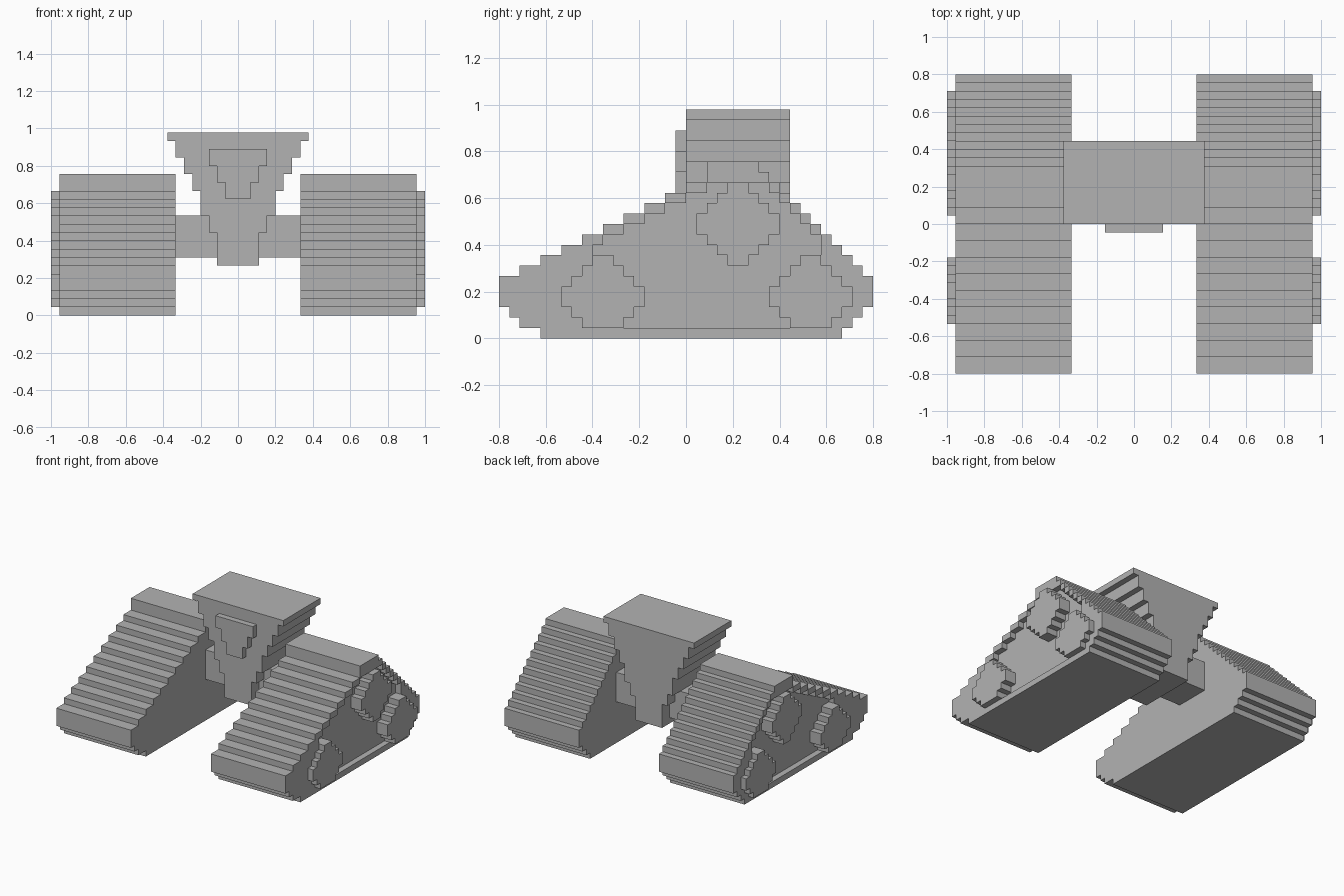
import bpy
import bmesh

cube = bpy.data.objects.get("Cube")
if cube:
    bpy.data.objects.remove(cube, do_unlink=True)

U = 2 / 45  # size of one block

grey = bpy.data.materials.new("plain_grey")
grey.use_nodes = True
grey.diffuse_color = (0.45, 0.45, 0.45, 1)
grey.node_tree.nodes["Principled BSDF"].inputs["Base Color"].default_value = (0.45, 0.45, 0.45, 1)


def stepped(name, bands, top, axis, start, end):
    """Extrude a stepped outline; each band is (bottom height, low side, high side)."""
    low, high = [], []
    for i, (z, a, b) in enumerate(bands):
        z_next = bands[i + 1][0] if i + 1 < len(bands) else top
        low += [(a, z), (a, z_next)]
        high += [(b, z), (b, z_next)]
    outline = []
    for p in high + low[::-1]:
        if not outline or p != outline[-1]:
            outline.append(p)
    bm = bmesh.new()
    verts = [bm.verts.new((start, s, z) if axis == "x" else (s, start, z)) for s, z in outline]
    face = bm.faces.new(verts)
    moved = bmesh.ops.extrude_face_region(bm, geom=[face])["geom"]
    shift = (end - start, 0, 0) if axis == "x" else (0, end - start, 0)
    bmesh.ops.translate(bm, verts=[g for g in moved if isinstance(g, bmesh.types.BMVert)], vec=shift)
    bmesh.ops.scale(bm, verts=bm.verts, vec=(U, U, U))
    bmesh.ops.recalc_face_normals(bm, faces=bm.faces)
    mesh = bpy.data.meshes.new(name)
    bm.to_mesh(mesh)
    bm.free()
    mesh.materials.append(grey)
    obj = bpy.data.objects.new(name, mesh)
    bpy.context.collection.objects.link(obj)
    return obj


def carve(obj, cutter):
    cutter.hide_render = True
    mod = obj.modifiers.new("recess", "BOOLEAN")
    mod.operation = "DIFFERENCE"
    mod.solver = "EXACT"
    mod.object = cutter
    bpy.context.view_layer.objects.active = obj
    bpy.ops.object.modifier_apply(modifier=mod.name)
    bpy.data.objects.remove(cutter, do_unlink=True)


def symmetric(rows):
    return [(z, -half, half) for z, half in rows]


# Track outline: undercut ends, long front stair, steep rear stair
track = [(0, -14, 15), (1, -16, 16), (2, -17, 17), (3, -18, 18)]
track += [(k, 2 * k - 28, 23 - k) for k in range(6, 15)]
track += [(15, 2, 8), (16, 2, 7)]

# Side recess follows the stairs one block lower
recess = [(1, -9, 13)]
recess += [(k, 2 * k - 26, 22 - k) for k in range(9, 14)] + [(14, 2, 8)]

# Wheel outline by row: half widths of a blocky disc
disc = [1, 2, 3, 4, 4, 3, 2, 1]
wheels = {"front_wheel": (-8, 0), "rear_wheel": (12, 0), "upper_wheel": (5, 7)}

for side, s in (("left", 1), ("right", -1)):
    body = stepped(side + "_track", track, 17, "x", s * 7.5, s * 21.5)
    carve(body, stepped("recess_cutter", recess, 15, "x", s * 20.5, s * 23))
    for name, (y, z) in wheels.items():
        rows = [(z + i, y - h, y + h) for i, h in enumerate(disc) if z + i > 0]
        stepped(side + "_" + name, rows, z + 8, "x", s * 20.5, s * 22.5)

# Axle joining the tracks
stepped("axle", [(7, 2, 8)], 12, "x", -7.5, 7.5)

# Central column widening upward, with a raised plate on its front
column = symmetric([(6, 2.5), (10, 3.5), (12, 4.5), (15, 5.5), (17, 6.5), (19, 7.5), (21, 8.5)])
stepped("column", column, 22, "y", 0, 10)
plate = symmetric([(14, 1.5), (16, 2.5), (18, 3.5)])
stepped("front_plate", plate, 20, "y", -1, 0)
